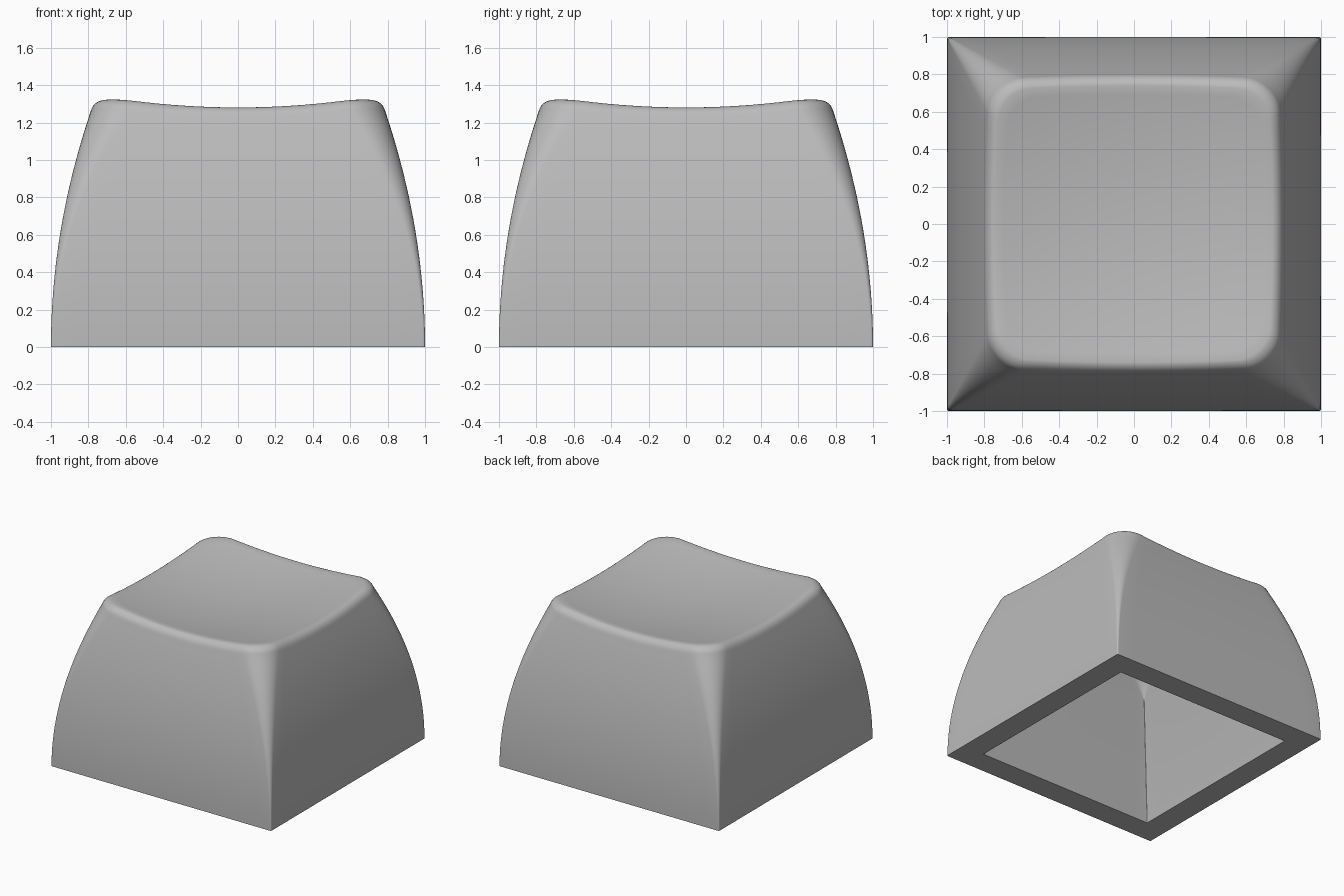
import bpy, bmesh, math

if "Cube" in bpy.data.objects:
    bpy.data.objects.remove(bpy.data.objects["Cube"])

ARC, SIDE = 10, 16      # segments per rounded corner / per straight side


def rounded_square(i, h, r):
    """Point i on a square outline of half width h and corner radius r."""
    per = ARC + SIDE
    q, k = divmod(i, per)
    if k <= ARC:
        a = math.pi / 2 * k / ARC
        x, y = h - r + r * math.cos(a), h - r + r * math.sin(a)
    else:
        x, y = (h - r) * (1 - 2 * (k - ARC) / SIDE), h
    for _ in range(q):
        x, y = -y, x
    return x, y


COUNT = 4 * (ARC + SIDE)


def dish(x, y):
    return 1.215 + 0.12 * (x * x + y * y)


def half(z):
    return 1 - 0.134 * z * z


def radius(h):
    return 0.01 + 0.86 * (1 - h)


rings = []
# inner cavity: dished ceiling, rounded upper part, square tapering walls
for s in (0.1, 0.4, 0.7, 1.0):
    pts = [rounded_square(i, 0.56, 0.15) for i in range(COUNT)]
    rings.append([(x * s, y * s, dish(x * s, y * s) - 0.18) for x, y in pts])
for h, r, z in ((0.62, 0.004, 0.92), (0.805, 0.004, 0.0)):
    rings.append([(*rounded_square(i, h, r), z) for i in range(COUNT)])

# outer walls, bowed inwards, corners rounding off towards the top
DROP, INSET = 0.055, 0.06
top_h = half(1.23)
rim = [rounded_square(i, top_h, radius(top_h)) for i in range(COUNT)]
edge_z = [dish(x * 0.92, y * 0.92) - DROP for x, y in rim]
STEPS = 20
for j in range(STEPS + 1):
    ring = []
    for i in range(COUNT):
        z = edge_z[i] * j / STEPS
        h = half(z)
        ring.append((*rounded_square(i, h, radius(h)), z))
    rings.append(ring)
last = rings[-1]

# soft rim, then the dished top
for j in range(1, 7):
    a = math.radians(15 + 75 * j / 6)
    f = (math.cos(math.radians(15)) - math.cos(a)) / math.cos(math.radians(15))
    g = (math.sin(a) - math.sin(math.radians(15))) / (1 - math.sin(math.radians(15)))
    ring = []
    for x, y, z in last:
        s = 1 - f * INSET / top_h
        target = dish(x * (1 - INSET / top_h), y * (1 - INSET / top_h))
        ring.append((x * s, y * s, z + (target - z) * g))
    rings.append(ring)
outer = rings[-1]
for j in range(1, 16):
    s = 1 - j / 16
    rings.append([(x * s, y * s, dish(x * s, y * s)) for x, y, _ in outer])

# skin the rings
bm = bmesh.new()
vs = [[bm.verts.new(p) for p in ring] for ring in rings]
for a, b in zip(vs, vs[1:]):
    for i in range(COUNT):
        n = (i + 1) % COUNT
        bm.faces.new((a[i], a[n], b[n], b[i]))
bm.faces.new(vs[0][::-1])
bm.faces.new(vs[-1])
bmesh.ops.recalc_face_normals(bm, faces=bm.faces)
mesh = bpy.data.meshes.new("keycap")
bm.to_mesh(mesh)
bm.free()
cap = bpy.data.objects.new("keycap", mesh)
bpy.context.collection.objects.link(cap)

mat = bpy.data.materials.new("light grey")
mat.diffuse_color = (0.5, 0.5, 0.5, 1)
mat.use_nodes = True
mat.node_tree.nodes["Principled BSDF"].inputs["Base Color"].default_value = mat.diffuse_color
mesh.materials.append(mat)

bpy.context.view_layer.objects.active = cap
cap.select_set(True)
bpy.ops.object.shade_smooth_by_angle(angle=math.radians(30))
